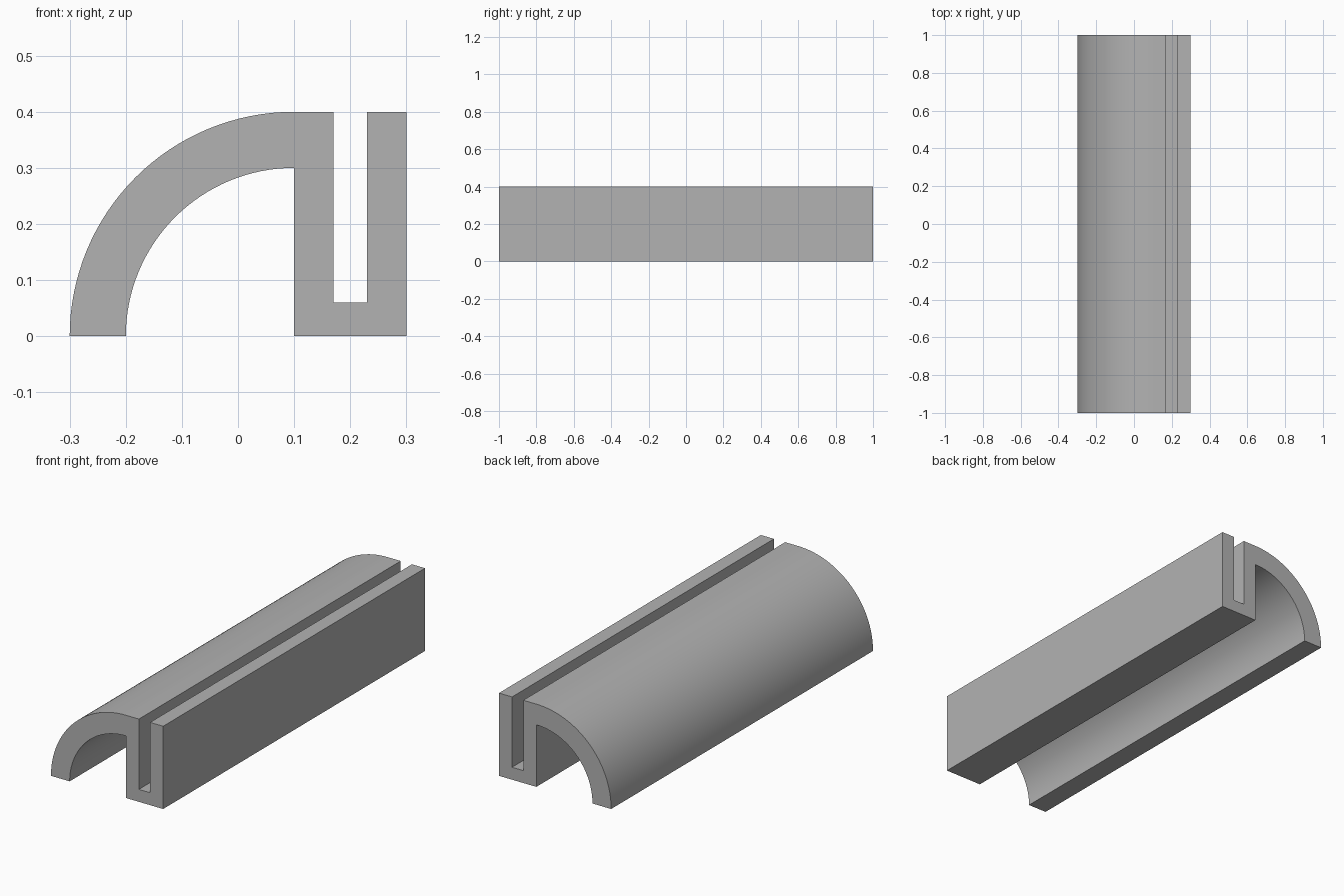
import bpy
import bmesh
from math import cos, sin, pi, radians

cube = bpy.data.objects.get("Cube")
if cube:
    bpy.data.objects.remove(cube, do_unlink=True)

LENGTH = 2.0
HEIGHT = 0.4
JOIN_X = 0.1      # where the curved cover meets the channel
WALL = 0.07
SEGMENTS = 32

grey = bpy.data.materials.new("plain_grey")
grey.use_nodes = True
colour = (0.45, 0.45, 0.45, 1)
grey.diffuse_color = colour
grey.node_tree.nodes["Principled BSDF"].inputs["Base Color"].default_value = colour


def extrude_profile(name, profile):
    """Sweep a closed x-z outline along the full length."""
    bm = bmesh.new()
    face = bm.faces.new([bm.verts.new((x, -LENGTH / 2, z)) for x, z in profile])
    swept = bmesh.ops.extrude_face_region(bm, geom=[face])["geom"]
    verts = [g for g in swept if isinstance(g, bmesh.types.BMVert)]
    bmesh.ops.translate(bm, verts=verts, vec=(0, LENGTH, 0))
    bmesh.ops.recalc_face_normals(bm, faces=bm.faces)
    mesh = bpy.data.meshes.new(name)
    bm.to_mesh(mesh)
    bm.free()
    mesh.materials.append(grey)
    obj = bpy.data.objects.new(name, mesh)
    bpy.context.collection.objects.link(obj)
    return obj


def quarter_arc(radius):
    """Points from the foot of the arc up to its crown."""
    angles = [pi - pi / 2 * i / SEGMENTS for i in range(SEGMENTS + 1)]
    return [(JOIN_X + radius * cos(a), radius * sin(a)) for a in angles]


# Quarter-round cover
cover = extrude_profile("curved_cover", quarter_arc(HEIGHT) + quarter_arc(0.3)[::-1])

# U-shaped channel with an open slot on top
right, floor = 0.3, 0.06
slot_a, slot_b = JOIN_X + WALL, right - WALL
extrude_profile("slotted_channel", [
    (JOIN_X, 0), (right, 0), (right, HEIGHT), (slot_b, HEIGHT),
    (slot_b, floor), (slot_a, floor), (slot_a, HEIGHT), (JOIN_X, HEIGHT)])

# Smooth the curve, keep the corners sharp
bpy.ops.object.select_all(action="DESELECT")
cover.select_set(True)
bpy.context.view_layer.objects.active = cover
bpy.ops.object.shade_smooth_by_angle(angle=radians(30))
